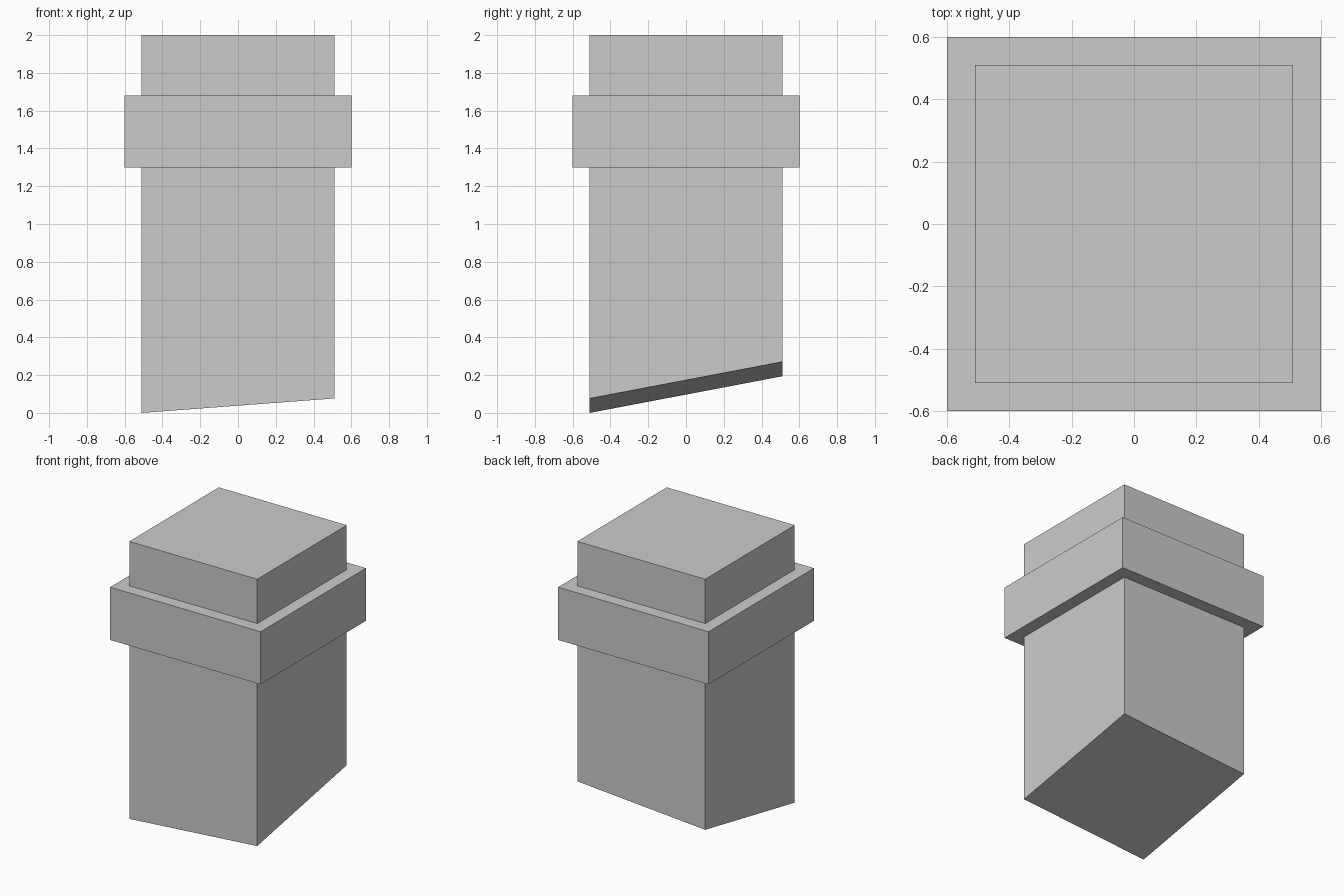
import bpy
import bmesh

default_cube = bpy.data.objects.get("Cube")
if default_cube:
    bpy.data.objects.remove(default_cube, do_unlink=True)

GREY = (0.6, 0.6, 0.6, 1.0)
stone = bpy.data.materials.new("plain grey")
stone.use_nodes = True
stone.diffuse_color = GREY
stone.node_tree.nodes["Principled BSDF"].inputs["Base Color"].default_value = GREY


def make_block(name, half, bottom, top):
    """Square block; bottom is a function giving the underside height at x, y."""
    bm = bmesh.new()
    bmesh.ops.create_cube(bm, size=2)
    for v in bm.verts:
        x, y = v.co.x * half, v.co.y * half
        v.co = (x, y, top if v.co.z > 0 else bottom(x, y))
    mesh = bpy.data.meshes.new(name)
    bm.to_mesh(mesh)
    bm.free()
    mesh.materials.append(stone)
    obj = bpy.data.objects.new(name, mesh)
    bpy.context.collection.objects.link(obj)
    return obj


# Shaft with a slanted underside, lowest at the front right corner
HALF = 0.51
make_block("chimney_shaft", HALF,
           lambda x, y: 0.075 * (x + HALF) + 0.19 * (y + HALF), 2.0)

# Wider collar around the shaft
make_block("chimney_collar", 0.6, lambda x, y: 1.3, 1.68)
